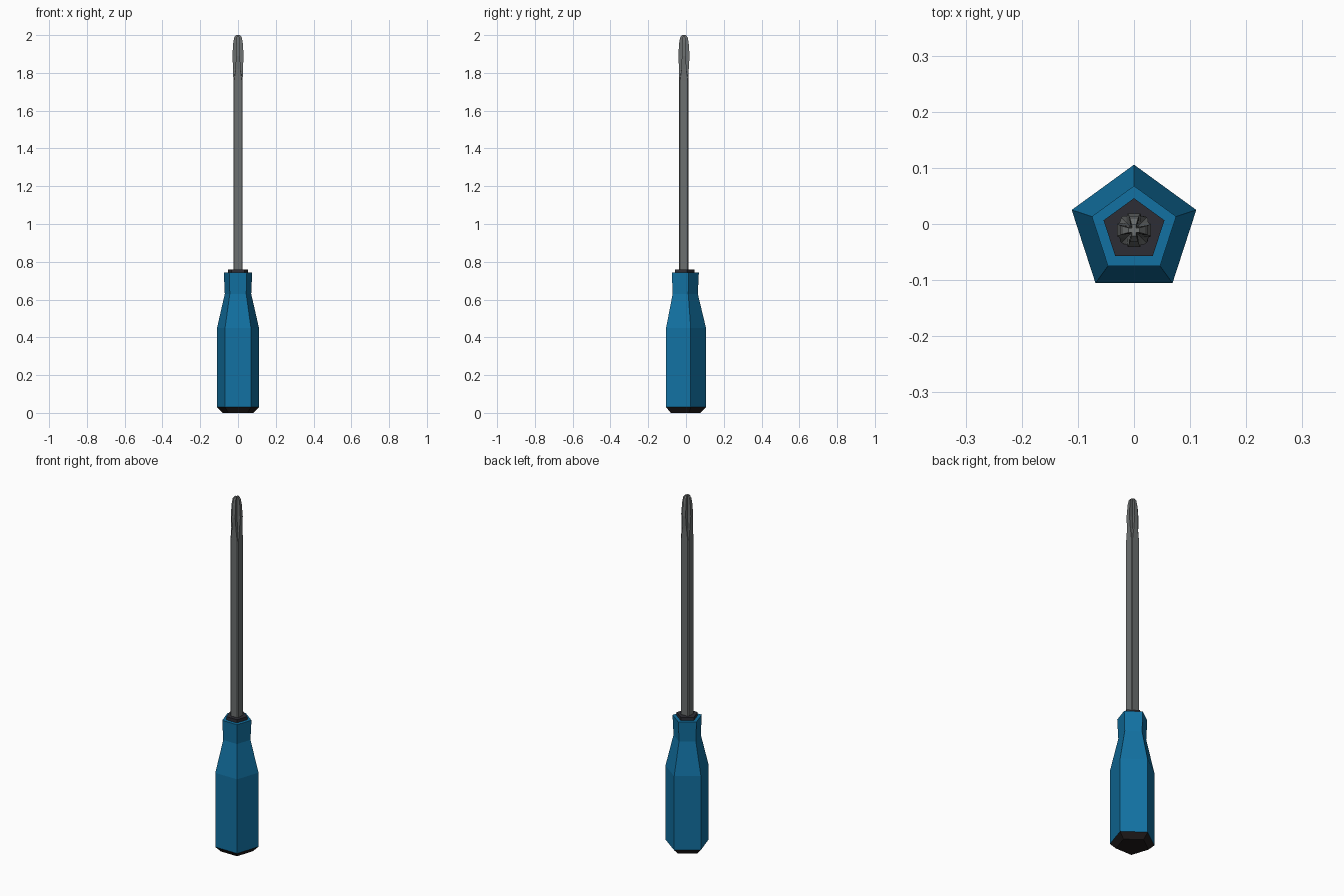
import bpy
import math

if "Cube" in bpy.data.objects:
    bpy.data.objects.remove(bpy.data.objects["Cube"])

CY = -0.011  # pentagon axis, so that its bounding box is centred


def material(name, rgb):
    m = bpy.data.materials.new(name)
    m.diffuse_color = (*rgb, 1)
    m.use_nodes = True
    m.node_tree.nodes["Principled BSDF"].inputs["Base Color"].default_value = m.diffuse_color
    return m


blue = material("handle blue", (0.006, 0.165, 0.36))
black = material("cap black", (0.014, 0.011, 0.011))
charcoal = material("collar charcoal", (0.027, 0.027, 0.035))
steel = material("shaft grey", (0.15, 0.16, 0.16))


def loft(name, rings, mat):
    """Skin a stack of equal-length rings and cap both ends."""
    n = len(rings[0])
    verts = [v for ring in rings for v in ring]
    faces = [tuple(range(n - 1, -1, -1)),
             tuple(range((len(rings) - 1) * n, len(rings) * n))]
    for k in range(len(rings) - 1):
        for i in range(n):
            j = (i + 1) % n
            faces.append((k * n + i, k * n + j, (k + 1) * n + j, (k + 1) * n + i))
    mesh = bpy.data.meshes.new(name)
    mesh.from_pydata(verts, [], faces)
    mesh.materials.append(mat)
    ob = bpy.data.objects.new(name, mesh)
    bpy.context.collection.objects.link(ob)
    return ob


def pentagon(r, z):
    return [(r * math.cos(math.radians(90 + 72 * i)),
             CY + r * math.sin(math.radians(90 + 72 * i)), z) for i in range(5)]


def cross(r, w, c, z):
    """Cross section: four arms of reach r, half width w, notches at (c, c)."""
    pts = []
    for q in range(4):
        a = q * math.pi / 2
        for x, y in ((r, -w), (r, w), (c, c)):
            pts.append((x * math.cos(a) - y * math.sin(a),
                        CY + x * math.sin(a) + y * math.cos(a), z))
    return pts


# Five-sided handle parts
loft("butt_cap", [pentagon(0.086, 0), pentagon(0.1167, 0.03)], black)
loft("handle", [pentagon(r, z) for r, z in (
    (0.1167, 0.03), (0.1167, 0.45), (0.0735, 0.63), (0.079, 0.742))], blue)
loft("collar", [pentagon(0.057, 0.735), pentagon(0.057, 0.76)], charcoal)

# Square shaft running into a cross-shaped tip
loft("shaft_and_tip", [cross(*s) for s in (
    (0.025, 0.020, 0.0225, 0.75),
    (0.025, 0.020, 0.0225, 1.76),
    (0.0255, 0.013, 0.013, 1.82),
    (0.030, 0.011, 0.008, 1.89),
    (0.025, 0.009, 0.006, 1.96),
    (0.020, 0.007, 0.005, 1.988),
    (0.010, 0.004, 0.004, 2.0))], steel)
